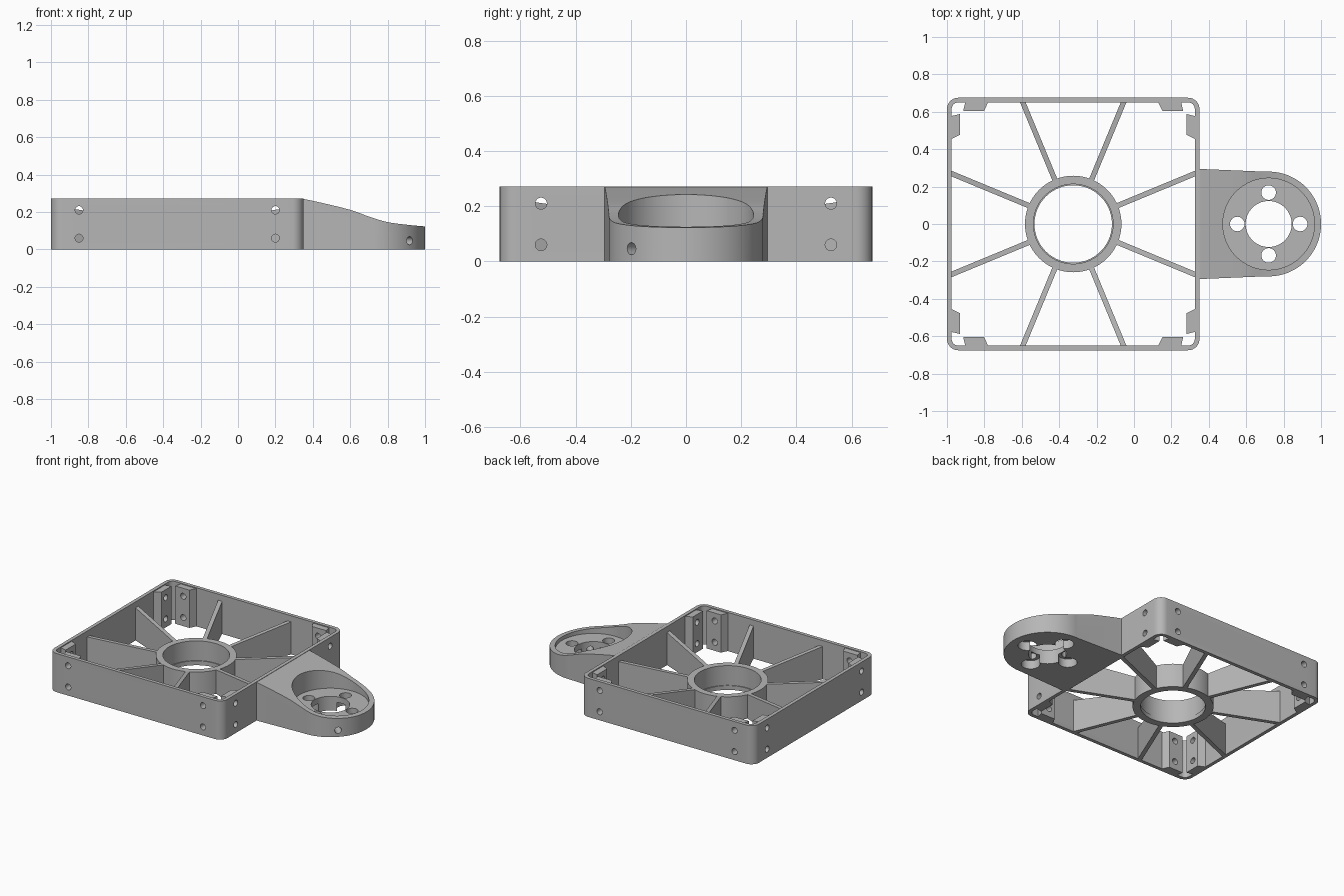
import bpy, bmesh, math
from mathutils import Matrix, Vector

if "Cube" in bpy.data.objects:
    bpy.data.objects.remove(bpy.data.objects["Cube"])

H = 0.272          # frame height
HALF = 0.675       # half the frame width
WALL = 0.025
CX = -0.325        # frame centre in x
AX = 0.72          # arm bore centre in x

grey = bpy.data.materials.new("plain_grey")
grey.use_nodes = True
grey.diffuse_color = (0.47, 0.47, 0.47, 1)
grey.node_tree.nodes["Principled BSDF"].inputs["Base Color"].default_value = (0.47, 0.47, 0.47, 1)


def add_prism(bm, points, low, high, matrix=Matrix()):
    """Extrude a flat outline from low to high along local z."""
    bottom = [bm.verts.new(matrix @ Vector((x, y, low))) for x, y in points]
    top = [bm.verts.new(matrix @ Vector((x, y, high))) for x, y in points]
    bm.faces.new(bottom[::-1])
    bm.faces.new(top)
    n = len(points)
    for i in range(n):
        j = (i + 1) % n
        bm.faces.new((bottom[i], bottom[j], top[j], top[i]))


def make(name, bm):
    bmesh.ops.recalc_face_normals(bm, faces=bm.faces)
    mesh = bpy.data.meshes.new(name)
    bm.to_mesh(mesh)
    bm.free()
    mesh.materials.append(grey)
    obj = bpy.data.objects.new(name, mesh)
    bpy.context.collection.objects.link(obj)
    return obj


def prism(name, points, low, high, matrix=Matrix()):
    bm = bmesh.new()
    add_prism(bm, points, low, high, matrix)
    return make(name, bm)


def arc(x, y, r, start, end, steps):
    angles = [math.radians(start + (end - start) * i / steps) for i in range(steps + 1)]
    return [(x + r * math.cos(a), y + r * math.sin(a)) for a in angles]


def circle(x, y, r, steps=64):
    return arc(x, y, r, 0, 360, steps)[:-1]


def rounded_square(half, r):
    k = half - r
    points = []
    for i, (sx, sy) in enumerate(((1, 1), (-1, 1), (-1, -1), (1, -1))):
        points += arc(CX + sx * k, sy * k, r, 90 * i, 90 * i + 90, 8)
    return points


def combine(target, cutter, operation="DIFFERENCE", keep=False):
    mod = target.modifiers.new("combine", "BOOLEAN")
    mod.operation = operation
    mod.solver = "EXACT"
    mod.object = cutter
    bpy.context.view_layer.objects.active = target
    bpy.ops.object.modifier_apply(modifier=mod.name)
    if not keep:
        bpy.data.objects.remove(cutter)


def turn(degrees, x=CX):
    return Matrix.Translation((x, 0, 0)) @ Matrix.Rotation(math.radians(degrees), 4, "Z")


# Square outer wall with rounded corners
frame = prism("outer_frame", rounded_square(HALF, 0.06), 0, H)
combine(frame, prism("inside_cutter", rounded_square(HALF - WALL, 0.035), -0.1, H + 0.1))

# Mounting pads beside each corner, and their screw holes
pads, holes = bmesh.new(), bmesh.new()
pad_outline = [(0.66, 0.45), (0.605, 0.477), (0.605, 0.588), (0.66, 0.575)]
stand = Matrix.Rotation(math.pi / 2, 4, "Y")
for side in range(4):
    for s in (1, -1):
        add_prism(pads, [(u, s * v) for u, v in pad_outline], 0, H - 0.006, turn(90 * side))
        for z in (0.06, 0.21):
            add_prism(holes, circle(-z, s * 0.525, 0.021, 24), 0.57, 0.72, turn(90 * side) @ stand)
pads = make("corner_pads", pads)
holes = make("screw_hole_cutter", holes)
combine(frame, holes, keep=True)
combine(pads, holes)

# Central hub with a shallow step in its bore
hub = prism("center_hub", circle(CX, 0, 0.258, 96), 0, 0.168)
combine(hub, prism("bore_cutter", circle(CX, 0, 0.207, 96), -0.1, 0.3))
combine(hub, prism("step_cutter", circle(CX, 0, 0.213, 96), 0.03, 0.3))

# Eight spokes rising from the hub to the wall
ribs = bmesh.new()
rib_profile = [(0.24, 0), (0.71, 0), (0.71, 0.23), (0.24, 0.166)]
upright = Matrix.Rotation(math.pi / 2, 4, "X")
for i in range(8):
    add_prism(ribs, rib_profile, -0.014, 0.014, turn(22.5 + 45 * i) @ upright)
ribs = make("radial_ribs", ribs)

# Rounded arm with a sloping top
outline = [(0.335, -0.295)] + arc(AX, 0, 0.28, -93, 93, 64) + [(0.335, 0.295)]
arm = prism("mount_arm", outline, 0, 0.4)
knots = [Vector(p) for p in ((0.2, 0.29), (0.335, H), (0.45, 0.248), (0.6, 0.211),
                             (0.7, 0.175), (0.79, 0.148), (0.88, 0.134), (1.02, 0.121), (1.2, 0.11))]
slope = []
for a, b, c, d in zip(knots, knots[1:], knots[2:], knots[3:]):
    for i in range(6):
        t = i / 6
        p = b + 0.5 * t * ((c - a) + t * ((2 * a - 5 * b + 4 * c - d) + t * (3 * b - a - 3 * c + d)))
        slope.append(tuple(p))
slope += [(1.02, 0.121), (1.1, 0.121), (1.1, -0.1), (0.3, -0.1), (0.3, H)]
combine(arm, prism("slope_cutter", slope, -0.5, 0.5, upright), "INTERSECT")

# Round recess, centre bore, bolt holes and their counterbores
combine(arm, prism("recess_cutter", circle(AX, 0, 0.245, 96), 0.1, 0.5))
combine(arm, prism("arm_bore_cutter", circle(AX, 0, 0.123), -0.1, 0.5))
for i in range(4):
    place = turn(90 * i, AX)
    combine(arm, prism("bolt_cutter", circle(0.168, 0, 0.039, 32), -0.1, 0.5, place))
    combine(arm, prism("counterbore_cutter", circle(0.168, 0, 0.06, 32), -0.1, 0.06, place))

# Radial set screw hole
combine(arm, prism("set_screw_cutter", circle(-0.046, 0, 0.022, 24), 0.09, 0.4, turn(-45, AX) @ stand))

# Smooth round surfaces, keep edges sharp
for obj in (frame, pads, hub, ribs, arm):
    bpy.ops.object.select_all(action="DESELECT")
    obj.select_set(True)
    bpy.context.view_layer.objects.active = obj
    bpy.ops.object.shade_smooth_by_angle(angle=math.radians(30))
